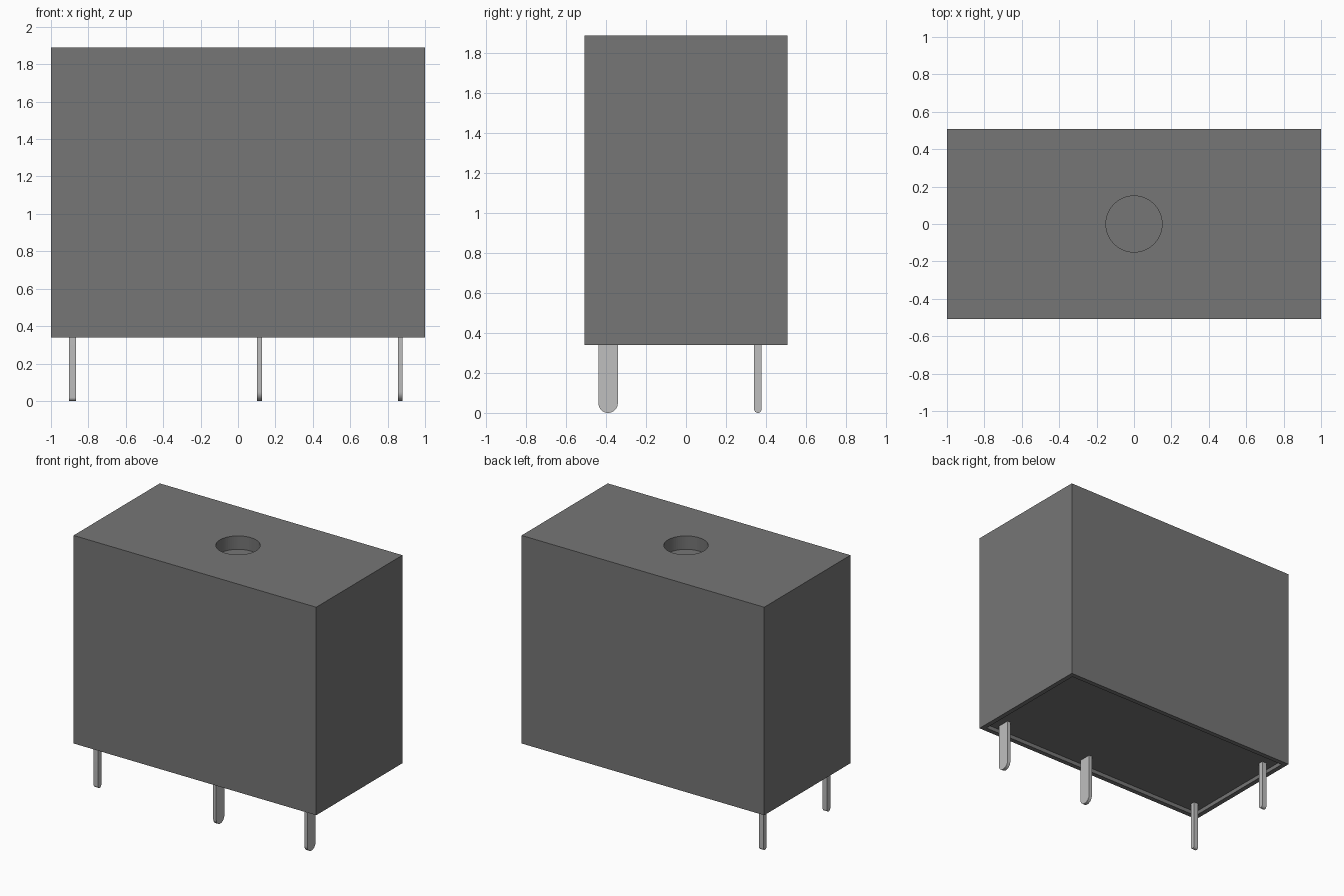
import bpy, bmesh, math

cube = bpy.data.objects.get("Cube")
if cube:
    bpy.data.objects.remove(cube, do_unlink=True)


def make_material(name, value):
    mat = bpy.data.materials.new(name)
    mat.use_nodes = True
    colour = (value, value, value, 1)
    mat.diffuse_color = colour
    mat.node_tree.nodes["Principled BSDF"].inputs["Base Color"].default_value = colour
    return mat


def make_object(name, bm, mat):
    bmesh.ops.recalc_face_normals(bm, faces=bm.faces)
    mesh = bpy.data.meshes.new(name)
    bm.to_mesh(mesh)
    bm.free()
    mesh.materials.append(mat)
    obj = bpy.data.objects.new(name, mesh)
    bpy.context.collection.objects.link(obj)
    return obj


def smooth(obj):
    bpy.ops.object.select_all(action="DESELECT")
    obj.select_set(True)
    bpy.context.view_layer.objects.active = obj
    bpy.ops.object.shade_smooth_by_angle(angle=math.radians(30))


dark_grey = make_material("dark grey plastic", 0.18)
light_grey = make_material("light grey metal", 0.52)

BOTTOM, TOP = 0.34, 1.89
WIDTH, DEPTH = 2.0, 1.015
RECESS = 0.03

# Case: a box whose underside is inset and sunk behind a thin rim
bm = bmesh.new()
bmesh.ops.create_cube(bm, size=1)
for v in bm.verts:
    v.co.x *= WIDTH
    v.co.y *= DEPTH
    v.co.z = TOP if v.co.z > 0 else BOTTOM
bm.normal_update()
under = min(bm.faces, key=lambda f: f.normal.z)
bmesh.ops.inset_region(bm, faces=[under], thickness=0.05)
wall = bmesh.ops.extrude_discrete_faces(bm, faces=[under])["faces"][0]
bmesh.ops.translate(bm, verts=wall.verts, vec=(0, 0, RECESS))
case = make_object("case", bm, dark_grey)

# Round blind hole in the lid
bm = bmesh.new()
bmesh.ops.create_cone(bm, cap_ends=True, segments=64, radius1=0.15, radius2=0.15, depth=0.2)
bmesh.ops.translate(bm, verts=bm.verts, vec=(0, 0, TOP))
cutter = make_object("hole_cutter", bm, dark_grey)
cutter.hide_render = True
cutter.hide_viewport = True
cut = case.modifiers.new("Hole", "BOOLEAN")
cut.operation = "DIFFERENCE"
cut.solver = "EXACT"
cut.object = cutter
smooth(case)


# Pins: flat blades with a half-round tip, extruded along x
def make_pin(name, x, y, thickness, width):
    r = width / 2
    top = BOTTOM + RECESS + 0.01
    outline = [(y + r, top), (y - r, top)]
    for i in range(17):
        a = math.pi + math.pi * i / 16
        outline.append((y + r * math.cos(a), r + r * math.sin(a)))
    bm = bmesh.new()
    face = bm.faces.new([bm.verts.new((x - thickness / 2, py, pz)) for py, pz in outline])
    side = bmesh.ops.extrude_face_region(bm, geom=[face])["geom"]
    moved = [g for g in side if isinstance(g, bmesh.types.BMVert)]
    bmesh.ops.translate(bm, verts=moved, vec=(thickness, 0, 0))
    smooth(make_object(name, bm, light_grey))


FRONT_ROW, BACK_ROW = -0.39, 0.36
make_pin("contact_pin_outer", 0.867, FRONT_ROW, 0.025, 0.097)
make_pin("contact_pin_middle", 0.115, FRONT_ROW, 0.025, 0.097)
make_pin("coil_pin_front", -0.885, FRONT_ROW, 0.037, 0.037)
make_pin("coil_pin_back", -0.885, BACK_ROW, 0.037, 0.037)
